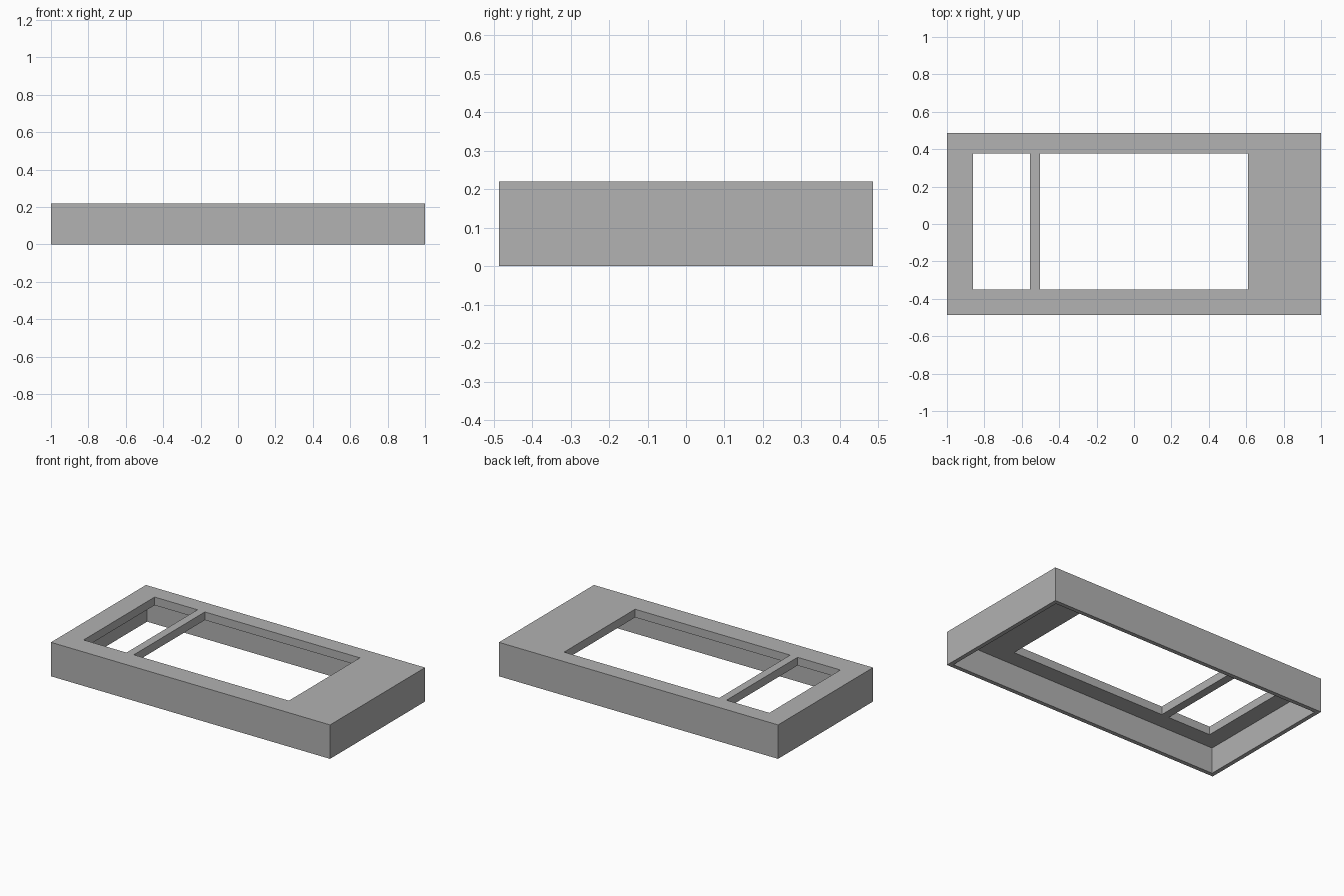
import bpy

cube = bpy.data.objects.get("Cube")
if cube:
    bpy.data.objects.remove(cube, do_unlink=True)

WIDTH, DEPTH, HEIGHT = 2.0, 0.972, 0.22
WALL, PLATE = 0.027, 0.053

grey = bpy.data.materials.new("light grey")
grey.use_nodes = True
grey.diffuse_color = (0.445, 0.445, 0.445, 1)
grey.node_tree.nodes["Principled BSDF"].inputs["Base Color"].default_value = grey.diffuse_color


def box(name, x, y, z):
    """Box spanning the given (min, max) ranges."""
    spans = (x, y, z)
    bpy.ops.mesh.primitive_cube_add(size=1, location=[sum(s) / 2 for s in spans])
    obj = bpy.context.object
    obj.name = name
    obj.scale = [s[1] - s[0] for s in spans]
    bpy.ops.object.transform_apply(location=True, rotation=False, scale=True)
    obj.data.materials.append(grey)
    return obj


def cut(target, cutter):
    """Subtract a box, then discard it."""
    cutter.hide_render = True
    mod = target.modifiers.new("cut", 'BOOLEAN')
    mod.operation = 'DIFFERENCE'
    mod.solver = 'EXACT'
    mod.object = cutter
    bpy.context.view_layer.objects.active = target
    bpy.ops.object.modifier_apply(modifier=mod.name)
    bpy.data.objects.remove(cutter, do_unlink=True)


# Outer shell
hx, hy = WIDTH / 2, DEPTH / 2
frame = box("cover_frame", (-hx, hx), (-hy, hy), (0, HEIGHT))

# Hollow underside
ix, iy = hx - WALL, hy - WALL
cut(frame, box("cavity", (-ix, ix), (-iy, iy), (-0.1, HEIGHT - PLATE)))

# Small and large openings, leaving a crossbar between them
for name, span in (("small_opening", (-0.862, -0.555)), ("large_opening", (-0.502, 0.609))):
    cut(frame, box(name, span, (-0.349, 0.378), (0.1, HEIGHT + 0.1)))
